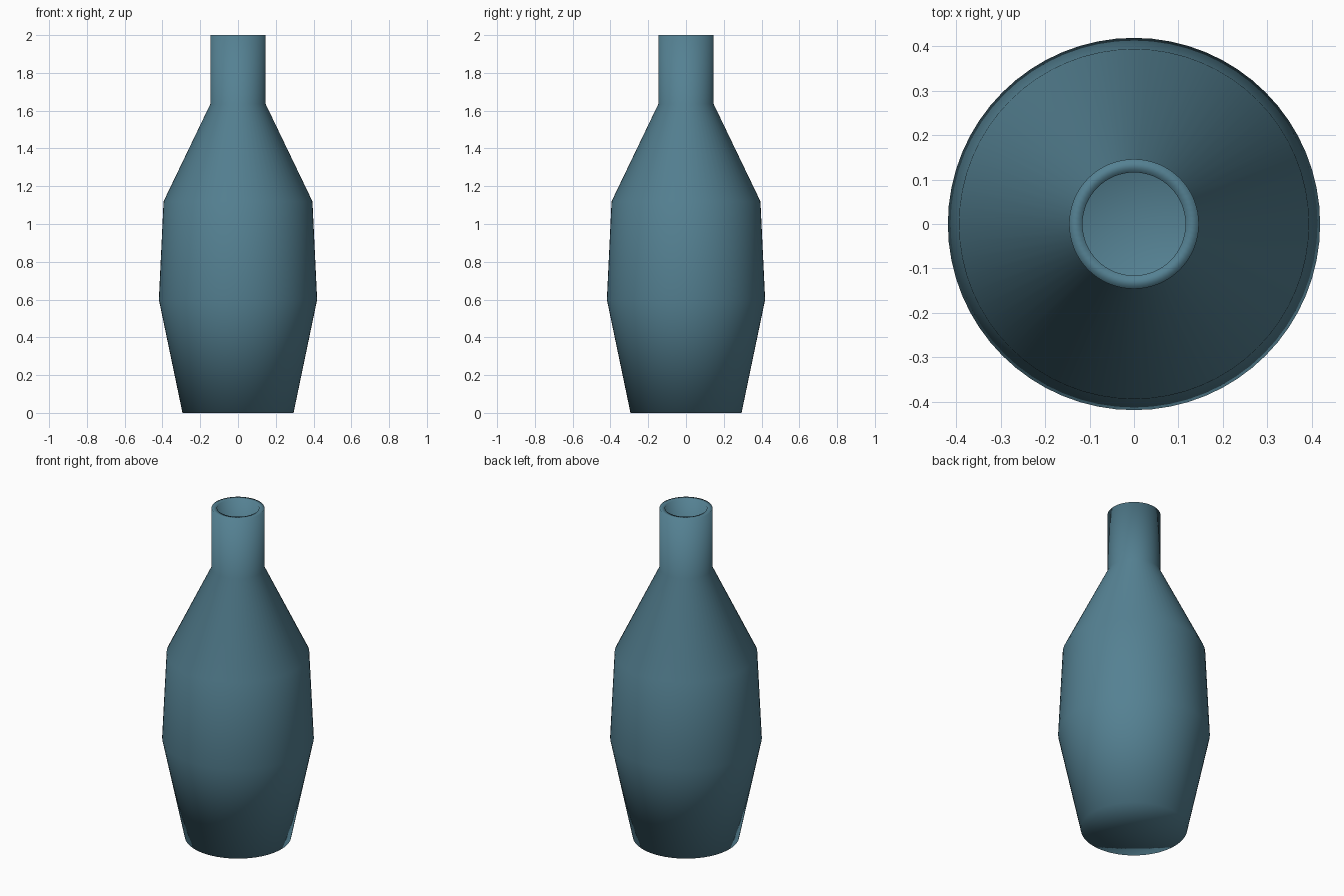
import bpy
import bmesh
import math

if "Cube" in bpy.data.objects:
    bpy.data.objects.remove(bpy.data.objects["Cube"])

SEGMENTS = 64
WALL = 0.03

# Outer profile (radius, height) from base edge to lip
outer = [(0.294, 0), (0.419, 0.6), (0.394, 1.12), (0.146, 1.636), (0.146, 2.0)]

# Inner profile follows the outer one, with a floor one wall thickness up
inner = [(r - WALL, max(z, WALL)) for r, z in reversed(outer)]
profile = [(0, 0)] + outer + inner + [(0, WALL)]

# Lathe the profile into a hollow bottle
bm = bmesh.new()
verts = [bm.verts.new((r, 0, z)) for r, z in profile]
edges = [bm.edges.new(pair) for pair in zip(verts, verts[1:])]
bmesh.ops.spin(bm, geom=verts + edges, cent=(0, 0, 0), axis=(0, 0, 1),
               angle=math.tau, steps=SEGMENTS, use_duplicate=False)
bmesh.ops.remove_doubles(bm, verts=bm.verts[:], dist=0.0005)
bmesh.ops.recalc_face_normals(bm, faces=bm.faces[:])
for face in bm.faces:
    face.smooth = True

mesh = bpy.data.meshes.new("bottle")
bm.to_mesh(mesh)
bm.free()
bottle = bpy.data.objects.new("bottle", mesh)
bpy.context.collection.objects.link(bottle)

# Blue-grey glaze
glaze = bpy.data.materials.new("blue_glaze")
glaze.diffuse_color = (0.09, 0.22, 0.29, 1)
glaze.use_nodes = True
glaze.node_tree.nodes["Principled BSDF"].inputs["Base Color"].default_value = glaze.diffuse_color
mesh.materials.append(glaze)
